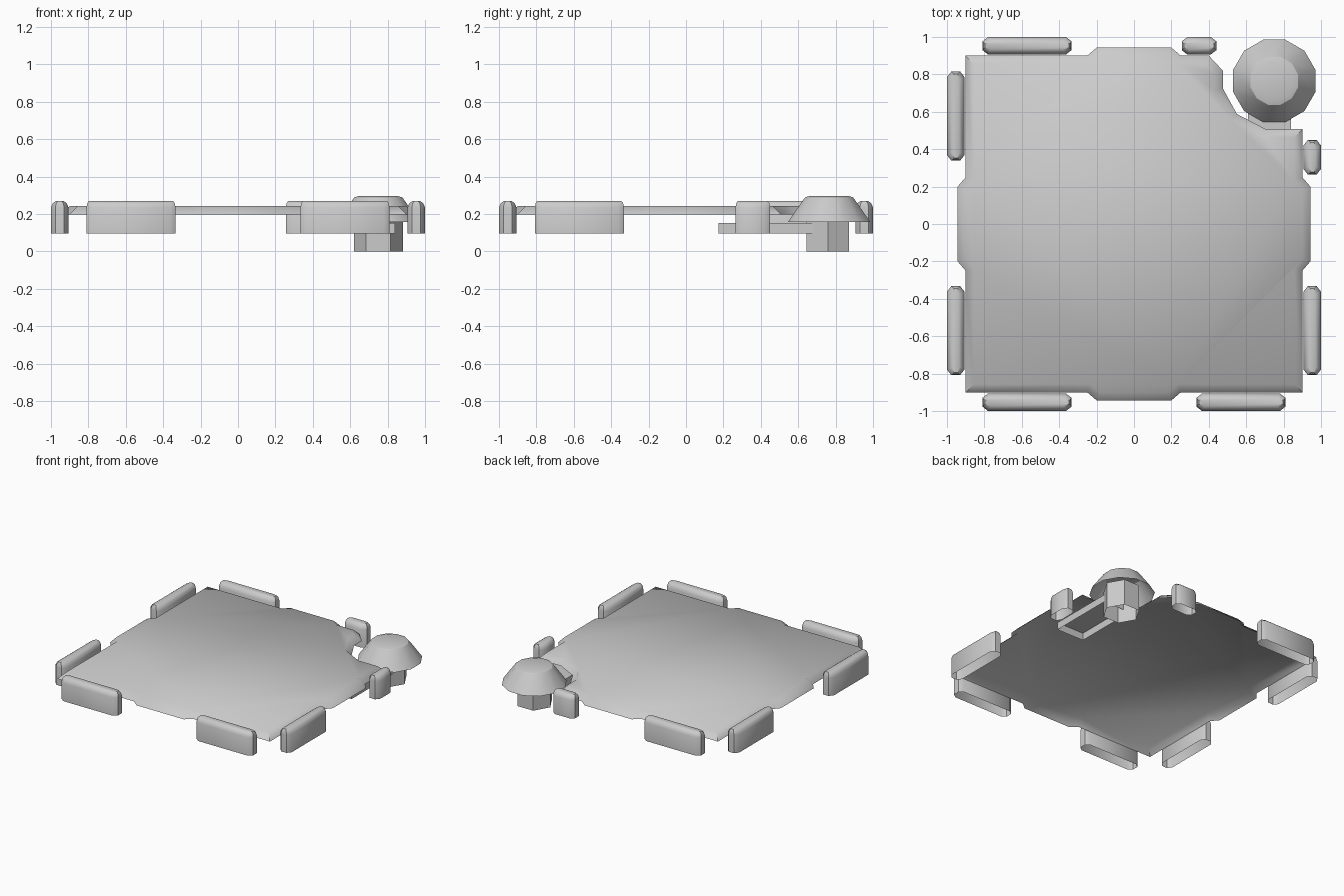
import bpy, math
from mathutils import Vector

if "Cube" in bpy.data.objects:
    bpy.data.objects.remove(bpy.data.objects["Cube"])


def loft(name, rings, cap_top=True, angle=40):
    """Join equal-length point rings bottom to top; the underside stays open."""
    n = len(rings[0])
    verts = [p for r in rings for p in r]
    faces = [(k * n + i, k * n + (i + 1) % n, (k + 1) * n + (i + 1) % n, (k + 1) * n + i)
             for k in range(len(rings) - 1) for i in range(n)]
    if cap_top:
        faces.append(tuple(range((len(rings) - 1) * n, len(rings) * n)))
    me = bpy.data.meshes.new(name)
    me.from_pydata(verts, [], faces)
    me.update()
    ob = bpy.data.objects.new(name, me)
    bpy.context.collection.objects.link(ob)
    bpy.ops.object.select_all(action='DESELECT')
    ob.select_set(True)
    bpy.context.view_layer.objects.active = ob
    bpy.ops.object.shade_smooth_by_angle(angle=math.radians(angle))
    return ob


def inset(pts, d):
    """Mitred inward offset of a counter-clockwise outline."""
    out = []
    for i, p in enumerate(pts):
        p = Vector(p)
        a = (p - Vector(pts[i - 1])).normalized()
        b = (Vector(pts[(i + 1) % len(pts)]) - p).normalized()
        na, nb = Vector((-a.y, a.x)), Vector((-b.y, b.x))
        out.append(p + (na + nb) * d / (1 + na.dot(nb)))
    return out


def at_z(pts, z):
    return [(p[0], p[1], z) for p in pts]


def circle(cx, cy, r, n, z, phase=0.0):
    return [(cx + r * math.cos(phase + math.tau * i / n),
             cy + r * math.sin(phase + math.tau * i / n), z) for i in range(n)]


# Floor plate: tabbed square with one notched corner and a sloping rim
side = [(-0.25, -0.9), (-0.2, -0.943), (0.2, -0.943), (0.25, -0.9), (0.9, -0.9)]
notch = [(0.9, 0.507), (0.705, 0.507), (0.55, 0.588), (0.475, 0.725), (0.475, 0.82), (0.4, 0.9)]
outline = []
for k in range(4):
    pts = side
    for _ in range(k):
        pts = [(-y, x) for x, y in pts]
    outline += pts[:-1] + notch if k == 1 else pts
loft("floor_plate", [at_z(outline, 0.198), at_z(inset(outline, 0.043), 0.243)], angle=50)


# Edge bars: chamfered ends, rounded tops, open beneath
def bar_ring(h, w, z):
    e, c = w * 0.5, 0.03
    return [(-h, -e, z), (-h + c, -w, z), (h - c, -w, z), (h, -e, z),
            (h, e, z), (h - c, w, z), (-h + c, w, z), (-h, e, z)]


def edge_bar(name, x, y, length, along_y):
    h, w = length / 2, 0.047
    ob = loft(name, [bar_ring(h, w, 0.097), bar_ring(h, w, 0.235),
                     bar_ring(h - 0.004, 0.037, 0.257), bar_ring(h - 0.013, 0.02, 0.27)])
    ob.location = (x, y, 0)
    ob.rotation_euler.z = math.pi / 2 if along_y else 0


E = 0.953
for s, tag in ((-1, "left"), (1, "right")):
    edge_bar("front_bar_" + tag, s * 0.572, -E, 0.476, False)
    edge_bar(tag + "_bar_front", s * E, -0.57, 0.476, True)
edge_bar("left_bar_back", -E, 0.577, 0.476, True)
edge_bar("back_bar_left", -0.572, E, 0.476, False)
edge_bar("back_bar_short", 0.348, E, 0.185, False)
edge_bar("right_bar_short", E, 0.357, 0.185, True)

# Corner post: hexagonal stem and twelve-sided flared cap
loft("post_stem", [circle(0.75, 0.758, 0.131, 6, z) for z in (0, 0.2)], angle=25)
P = math.radians(15)
cap = [(0.228, 0.157), (0.142, 0.277), (0.132, 0.289), (0.105, 0.297)]
loft("post_cap", [circle(0.75, 0.765, r, 12, z, P) for r, z in cap], angle=31)

# Support arm: open-bottomed channel from the post to under the plate
arm = [(0.61, 0.175), (0.84, 0.175), (0.84, 0.68), (0.61, 0.68)]
loft("support_arm", [at_z(arm, 0.097), at_z(arm, 0.153)])
